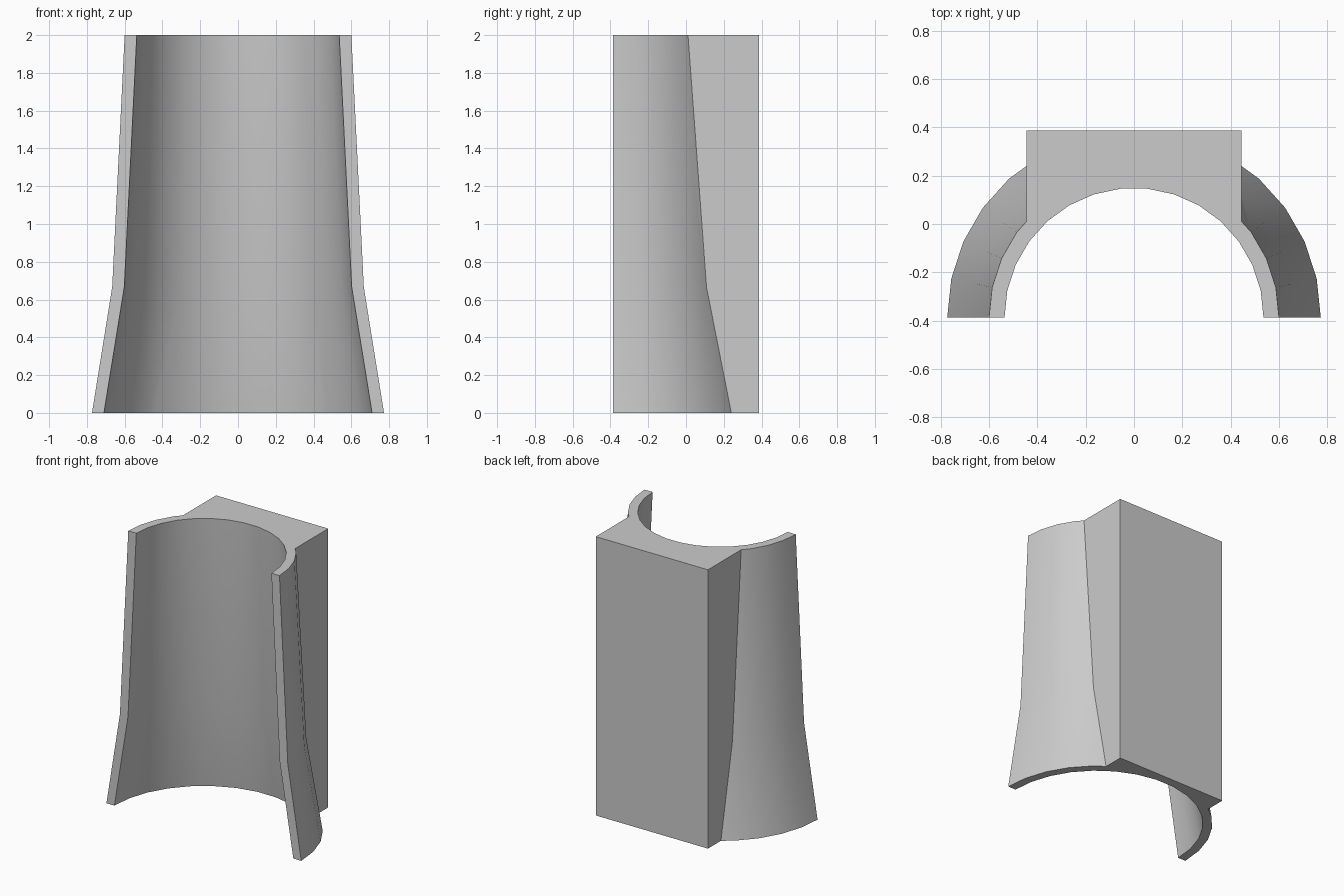
import bpy, bmesh, math

cube = bpy.data.objects.get("Cube")
if cube:
    bpy.data.objects.remove(cube)

FRONT, HEIGHT = -0.387, 2.0
STEP = math.radians(12)

gray = bpy.data.materials.new("plain gray")
gray.use_nodes = True
gray.diffuse_color = (0.6, 0.6, 0.6, 1)
gray.node_tree.nodes["Principled BSDF"].inputs["Base Color"].default_value = (0.6, 0.6, 0.6, 1)


def finish(name, bm):
    bmesh.ops.recalc_face_normals(bm, faces=bm.faces)
    mesh = bpy.data.meshes.new(name)
    bm.to_mesh(mesh)
    bm.free()
    mesh.materials.append(gray)
    obj = bpy.data.objects.new(name, mesh)
    bpy.context.collection.objects.link(obj)
    return obj


def loft(name, levels, count):
    """Solid through rings given as (radius, z), with count points each."""
    bm = bmesh.new()
    rings = [[bm.verts.new((r * math.cos(i * STEP), FRONT + r * math.sin(i * STEP), z))
              for i in range(count)] for r, z in levels]
    for low, high in zip(rings, rings[1:]):
        for i in range(count):
            j = (i + 1) % count
            bm.faces.new((low[i], low[j], high[j], high[i]))
    bm.faces.new(rings[0])
    bm.faces.new(rings[-1])
    return finish(name, bm)


def boolean(obj, other, operation):
    mod = obj.modifiers.new(operation.lower(), 'BOOLEAN')
    mod.operation, mod.object, mod.solver = operation, other, 'EXACT'
    bpy.context.view_layer.objects.active = obj
    bpy.ops.object.modifier_apply(modifier=mod.name)
    bpy.data.objects.remove(other)


# Flared half-round outer body
body = loft("flared_half_shell", [(0.773, 0), (0.666, 0.667), (0.6, HEIGHT)], 16)

# Rectangular backing block
bm = bmesh.new()
bmesh.ops.create_cube(bm, size=1)
back, start = -FRONT, -0.04
for v in bm.verts:
    v.co = (0.445 * 2 * v.co.x, back if v.co.y > 0 else start, HEIGHT if v.co.z > 0 else 0)
block = finish("backing_block", bm)

# Flared hollow, run past both ends
hollow = loft("hollow_cutter", [(0.726, -0.1), (0.602, 0.667), (0.531, HEIGHT + 0.1)], 30)
hollow.hide_render = True

boolean(body, block, 'UNION')
boolean(body, hollow, 'DIFFERENCE')

# Smooth curved walls, crisp edges
bpy.ops.object.select_all(action='DESELECT')
body.select_set(True)
bpy.context.view_layer.objects.active = body
bpy.ops.object.shade_smooth_by_angle(angle=math.radians(30))
